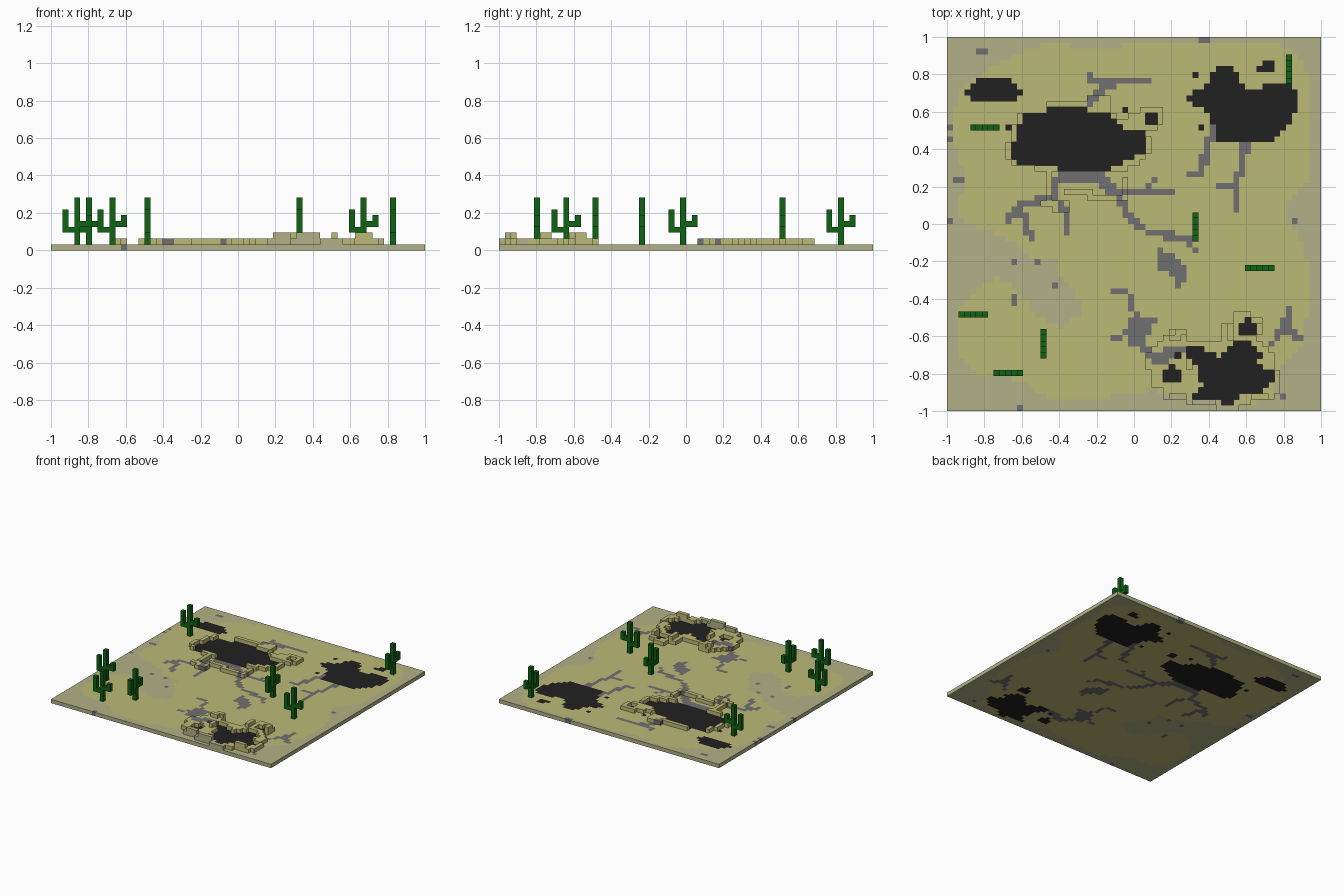
import bpy
import bmesh
from mathutils import Vector

if "Cube" in bpy.data.objects:
    bpy.data.objects.remove(bpy.data.objects["Cube"])

N = 64            # cells along each side of the plot
S = 2.0 / N       # cell size


def material(name, srgb):
    lin = [((c + 0.055) / 1.055) ** 2.4 if c > 0.04 else c / 12.92 for c in srgb] + [1.0]
    m = bpy.data.materials.new(name)
    m.diffuse_color = lin
    m.use_nodes = True
    m.node_tree.nodes["Principled BSDF"].inputs["Base Color"].default_value = lin
    return m


MATS = [material("dry sand", (0.74, 0.73, 0.465)),
        material("dusty sand", (0.695, 0.695, 0.53)),
        material("grey crack", (0.44, 0.44, 0.445)),
        material("black pit", (0.13, 0.13, 0.135)),
        material("cactus green", (0.06, 0.39, 0.08))]
SAND, DUST, GREY, BLACK, GREEN = range(5)


def inside(poly, x, y):
    hit = False
    for (x0, y0), (x1, y1) in zip(poly, poly[1:] + poly[:1]):
        if (y0 > y) != (y1 > y) and x < x0 + (y - y0) * (x1 - x0) / (y1 - y0):
            hit = not hit
    return hit


def near(path, x, y, r):
    p = Vector((x, y))
    for a, b in zip(path, path[1:]):
        a, b = Vector(a), Vector(b)
        t = max(0, min(1, (p - a).dot(b - a) / (b - a).length_squared))
        if (a + (b - a) * t - p).length < r:
            return True
    return False


def voxels(name, cells):
    """Mesh the outer faces of a set of cells {(i, j, k): material}."""
    bm = bmesh.new()
    verts = {}
    for (i, j, k), mat in cells.items():
        for axis in range(3):
            for side in (0, 1):
                n = [i, j, k]
                n[axis] += 2 * side - 1
                if tuple(n) in cells:
                    continue
                u, v = (axis + 1) % 3, (axis + 2) % 3
                ring = []
                for du, dv in ((0, 0), (1, 0), (1, 1), (0, 1)):
                    c = [i, j, k]
                    c[axis] += side
                    c[u] += du
                    c[v] += dv
                    c = tuple(c)
                    if c not in verts:
                        verts[c] = bm.verts.new((c[0] * S - 1, c[1] * S - 1, c[2] * S))
                    ring.append(verts[c])
                face = bm.faces.new(ring if side else ring[::-1])
                face.material_index = mat
    mesh = bpy.data.meshes.new(name)
    for m in MATS:
        mesh.materials.append(m)
    bm.to_mesh(mesh)
    bm.free()
    ob = bpy.data.objects.new(name, mesh)
    bpy.context.collection.objects.link(ob)


# Outline of the sand, in cells from the front right corner of the plot
sand = [(2, 55), (5, 57), (9, 59.5), (14, 62), (18, 63), (22, 62.2), (28, 62.2), (35, 63.2),
        (43, 62.7), (54, 63.2), (58, 62.2), (61.3, 59.3), (62.2, 54), (62.2, 39.5), (58, 36),
        (58, 32.5), (60.5, 29.3), (62.2, 24), (62.2, 19), (60.5, 10.5), (57, 7), (56, 2),
        (50, 1), (35, 3.6), (26, 2.2), (17.6, 2), (12.5, 5.3), (5, 6.2), (2, 9.6), (1.7, 17.3),
        (5, 20.8), (9, 22.8), (12.5, 20), (15, 16.5), (19.4, 14.4), (22.8, 16.5), (22.4, 20),
        (19.4, 23.3), (18.5, 25.6), (14, 26.2), (10.8, 29.3), (7.4, 30.7), (3, 32),
        (1.4, 35.3), (3.5, 38), (2.2, 43), (0.8, 48)]

# Black pits
big_pit = [(13, 51), (16, 51), (17.5, 52), (24, 52), (24.5, 51), (28, 51), (29, 49), (31, 48),
           (34, 47.6), (34, 44.4), (30.5, 43), (29, 42), (27, 41.3), (19.5, 41.3), (17, 42),
           (12, 42.5), (11, 44), (11, 45), (12, 47), (12.5, 48.5)]
back_pit = [(47, 59), (49, 59), (50, 57), (51, 55.5), (53, 54.3), (54, 56), (58, 56.5), (60, 55),
            (60, 52.5), (59, 50), (57.5, 48), (56, 46.3), (45.5, 46.3), (46, 48), (45, 51),
            (43, 52), (41.3, 53.3), (42.5, 54.7), (44, 55), (45, 57)]
corner_pit = [(3, 55), (5, 56), (5, 57), (11, 57), (11, 56), (14, 55), (12, 53.3), (5, 53.3), (3, 54)]
front_pit = [(48.5, 10.5), (49.3, 12), (52, 12), (53, 11), (54, 9.6), (53, 8.7), (54, 7.7),
             (56, 6.7), (56, 5), (54.5, 4), (53, 3), (50, 3), (49, 1.2), (47, 1.2), (46.4, 2.2),
             (42.5, 2.2), (42.5, 3), (44, 4), (43, 6), (43, 8), (41.2, 9), (41.2, 11), (44, 11),
             (45, 10), (47, 9)]
small_pits = [[(53, 58.3), (54.5, 60), (56, 60), (56, 58.3)],
              [(37, 5), (40, 5), (40, 7), (38.5, 8), (37, 7)],
              [(50.3, 13), (53, 13), (53, 15), (51.5, 16.2), (50.3, 15)],
              [(34, 49), (36, 49), (36, 51), (34, 51)]]
pits = [big_pit, back_pit, corner_pit, front_pit] + small_pits
black_specks = {(42, 57), (30, 51), (43, 48), (10, 48), (39, 9)}

# Grey cracks and stains
cracks = [[(24, 52), (25.5, 54.2), (27.5, 56), (24.5, 57)], [(27.5, 56), (33, 56.4), (34.5, 56.6)],
          [(19, 39.5), (18.5, 37), (16, 36), (12.5, 35.3), (10.5, 33)],
          [(18.5, 37), (20.5, 33.5), (20.5, 30.5)], [(12.5, 35), (14.3, 30)],
          [(29.5, 37.5), (38.5, 37.7)], [(34, 38), (36, 40)],
          [(29.5, 37), (31.5, 32.5), (34.7, 30.5), (41, 29.5), (42.3, 27.5)],
          [(28.5, 20.8), (31, 20), (32, 17), (33, 14.7)], [(33, 14), (28.5, 12.5)],
          [(33, 11.3), (35.5, 8.4), (39, 9.6), (41.3, 10.5)], [(35.5, 9.4), (39, 10.5)],
          [(45.4, 48), (44.5, 45), (43.5, 41), (41.5, 40.5)],
          [(51, 46), (50.7, 42), (49.5, 38.7), (46.5, 38.4)], [(49.5, 38.7), (49.7, 34.5)],
          [(55.7, 11.7), (58, 14.7), (60, 12.2)], [(58, 14.7), (58.2, 17.3)]]
stains = [[(19, 41.5), (26.5, 41.5), (28, 39.5), (30.5, 37), (29.5, 36), (25.5, 38.7), (19, 39)],
          [(36, 28), (39, 26.7), (41.6, 24), (39.6, 20.6), (38.5, 23), (36, 24.5)],
          [(31, 11.3), (31, 15.6), (35.6, 15.6), (33.5, 11.3)]]
grey_specks = {(5, 61), (6, 61), (43, 63), (44, 63), (0, 48), (0, 46), (1, 39), (2, 39), (0, 32),
               (59, 32), (11, 25), (15, 25), (18, 21), (11, 19), (11, 18), (14, 29), (57, 2), (12, 0)}


def tint(i, j):
    x, y = i + 0.5, j + 0.5
    if (i, j) in black_specks or any(inside(p, x, y) for p in pits):
        return BLACK
    if ((i, j) in grey_specks or any(inside(p, x, y) for p in stains)
            or any(near(c, x, y, 0.62) for c in cracks)):
        return GREY
    return SAND if inside(sand, x, y) else DUST


# Ground slab, one cell thick
plan = {(i, j): tint(i, j) for i in range(N) for j in range(N)}
voxels("ground", {(i, j, 0): m for (i, j), m in plan.items()})


# Raised rims around two of the pits
big_rim = [(10, 43.4), (10, 45.6), (11, 45.6), (11, 49.5), (12.2, 49.5), (12.2, 50.8), (16, 50.8),
           (17, 52), (17, 53), (24, 53), (24, 54), (28, 54), (28, 51), (30, 50), (33, 51), (33, 52),
           (37, 52), (37, 49.3), (36, 48.2), (34, 48.2), (35, 46), (35, 44), (34, 43), (32, 42),
           (30, 41), (27, 41.3), (16, 41.3), (11, 42.2)]
front_rim = [(34, 7), (34, 8.4), (35, 11), (38, 13), (39, 14), (41, 14), (41, 12), (47.5, 12),
             (47.5, 14.7), (49, 14.7), (49, 16), (50, 17), (52, 17), (52, 16), (54, 15.6), (54, 13),
             (53, 12), (54.5, 11), (55, 10), (56, 10), (56, 8), (57, 7), (57, 3), (56, 2), (53, 2),
             (51, 1), (50, 0), (47, 0), (46, 1), (42, 1), (41, 2), (37, 2), (37, 3.6), (35, 4.5),
             (35, 7)]
big_ridges = [[(17.5, 42), (17.5, 36.5)], [(16.5, 35.5), (20, 35.5)], [(18.5, 34.5), (20, 34.5)],
              [(20.5, 37.5), (24.5, 37.5)], [(24.5, 36.5), (30.5, 36.5), (30.5, 39.5)]]
crests = [[(38.5, 12.5), (40.5, 13.5)], [(41.5, 7.5), (41.5, 8.5)], [(42.5, 1.5), (45.5, 1.5)],
          [(48.5, 12.5), (48.5, 14.5)], [(53.5, 13.5), (53.5, 14.5)], [(52.5, 2.5), (54.5, 2.5)],
          [(38.5, 2.5), (40.5, 2.5)]]


def rim(name, outline, ridges, tops):
    cells = {}
    for (i, j), m in plan.items():
        x, y = i + 0.5, j + 0.5
        if m != BLACK and (inside(outline, x, y) or any(near(r, x, y, 0.55) for r in ridges)):
            cells[i, j, 1] = m
            if any(near(t, x, y, 0.55) for t in tops):
                cells[i, j, 2] = m
    voxels(name, cells)


rim("big_pit_rim", big_rim, big_ridges, [])
rim("front_pit_rim", front_rim, [], crests)

# Cacti: trunk with a tall low arm and a short high arm
profile = [(0, k) for k in range(1, 9)]
profile += [(-1, 3), (-2, 3), (-2, 4), (-2, 5), (-2, 6), (1, 4), (2, 4), (2, 5)]
places = [(4, 16, 0), (10, 6, 0), (6, 48, 0), (53, 24, 0), (58, 58, 1), (42, 31, 1), (16, 11, 1)]
for n, (i, j, turned) in enumerate(places, 1):
    voxels(f"cactus_{n}", {(i + (0 if turned else u), j + (u if turned else 0), k): GREEN
                           for u, k in profile})
